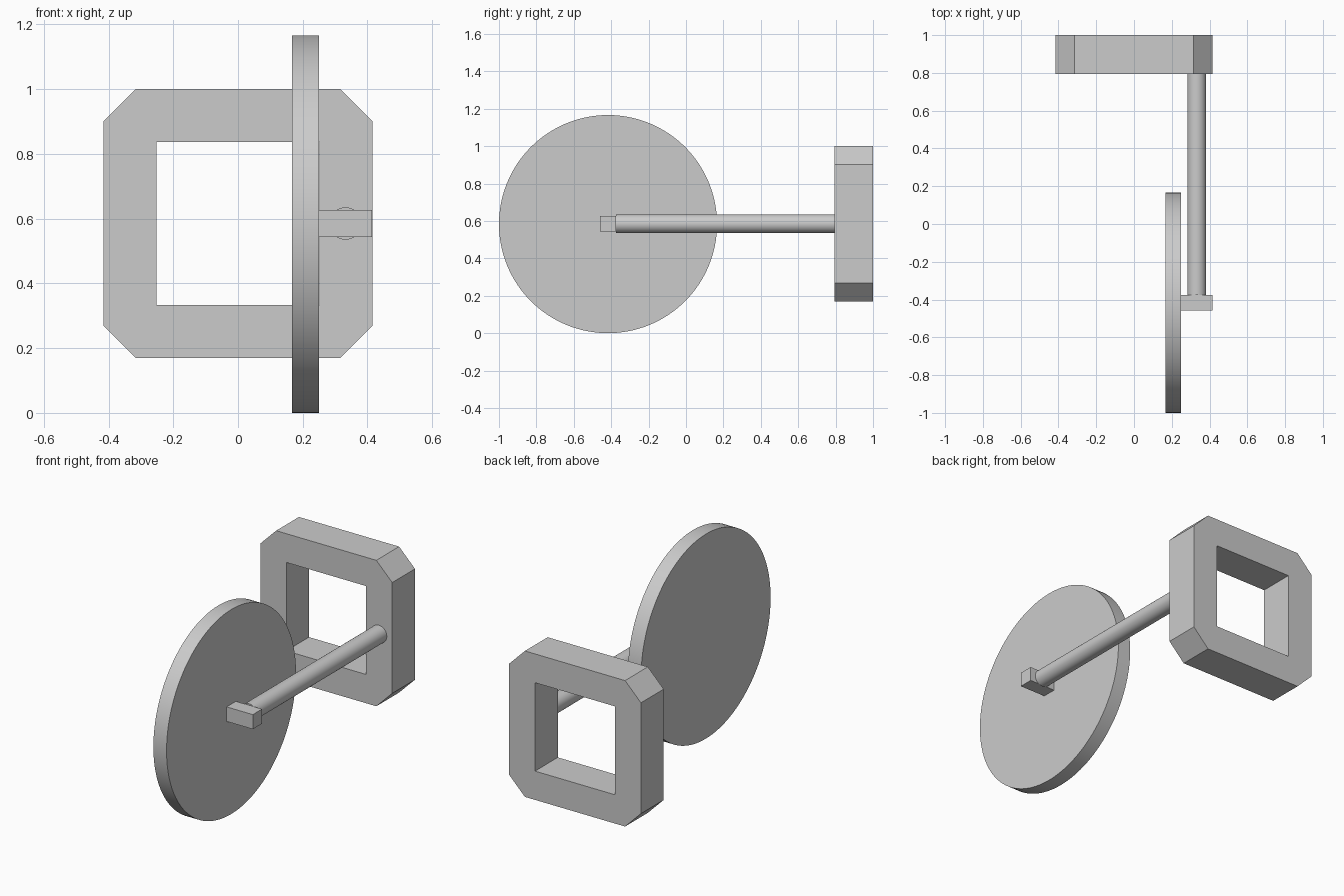
import bpy
import bmesh
from math import pi, radians
from mathutils import Vector

if "Cube" in bpy.data.objects:
    bpy.data.objects.remove(bpy.data.objects["Cube"], do_unlink=True)

AXIS_Z = 0.583      # shared height of the wheel, shaft and frame centres
CRANK_X = 0.332     # offset of the shaft from the centre line
WHEEL_Y = -0.417


def add_cylinder(name, radius, depth, location, rotation, sides):
    bpy.ops.mesh.primitive_cylinder_add(vertices=sides, radius=radius, depth=depth,
                                        location=location, rotation=rotation)
    obj = bpy.context.object
    obj.name = name
    bpy.ops.object.transform_apply(location=False, rotation=True, scale=True)
    bpy.ops.object.shade_smooth_by_angle(angle=radians(30))
    return obj


def add_box(name, size, location):
    bpy.ops.mesh.primitive_cube_add(size=1, location=location)
    obj = bpy.context.object
    obj.name = name
    obj.scale = size
    bpy.ops.object.transform_apply(location=False, rotation=False, scale=True)
    return obj


def add_frame(name, half, chamfer, hole, depth, location):
    """Chamfered square plate with a square opening, extruded along y."""
    bm = bmesh.new()
    cut = half - chamfer
    outer, inner = [], []
    for sx, sz in ((1, 1), (-1, 1), (-1, -1), (1, -1)):
        pair = [(half * sx, cut * sz), (cut * sx, half * sz)]
        if sx != sz:
            pair.reverse()
        outer.append([bm.verts.new((x, -depth / 2, z)) for x, z in pair])
        inner.append(bm.verts.new((hole * sx, -depth / 2, hole * sz)))
    for i in range(4):
        j = (i + 1) % 4
        bm.faces.new((outer[i][0], outer[i][1], inner[i]))
        bm.faces.new((outer[i][1], outer[j][0], inner[j], inner[i]))
    # Keep the front faces and extrude a closed body towards the back
    result = bmesh.ops.extrude_face_region(bm, geom=bm.faces[:], use_keep_orig=True)
    moved = [v for v in result["geom"] if isinstance(v, bmesh.types.BMVert)]
    bmesh.ops.translate(bm, verts=moved, vec=Vector((0, depth, 0)))
    bmesh.ops.recalc_face_normals(bm, faces=bm.faces[:])
    mesh = bpy.data.meshes.new(name)
    bm.to_mesh(mesh)
    bm.free()
    obj = bpy.data.objects.new(name, mesh)
    obj.location = location
    bpy.context.collection.objects.link(obj)
    return obj


# Large thin wheel facing sideways
add_cylinder("wheel_disc", 0.583, 0.083, (0.208, WHEEL_Y, AXIS_Z), (0, pi / 2, 0), 128)

# Square pin projecting from the wheel centre
add_box("crank_pin", (0.165, 0.083, 0.083), (CRANK_X, WHEEL_Y, AXIS_Z + 0.002))

# Round rod from the pin to the frame
add_cylinder("connecting_rod", 0.05, 1.17, (CRANK_X, 0.21, AXIS_Z + 0.002), (pi / 2, 0, 0), 48)

# Chamfered square frame at the back
add_frame("square_frame", 0.416, 0.1, 0.252, 0.205, (0, 0.8975, AXIS_Z + 0.002))
